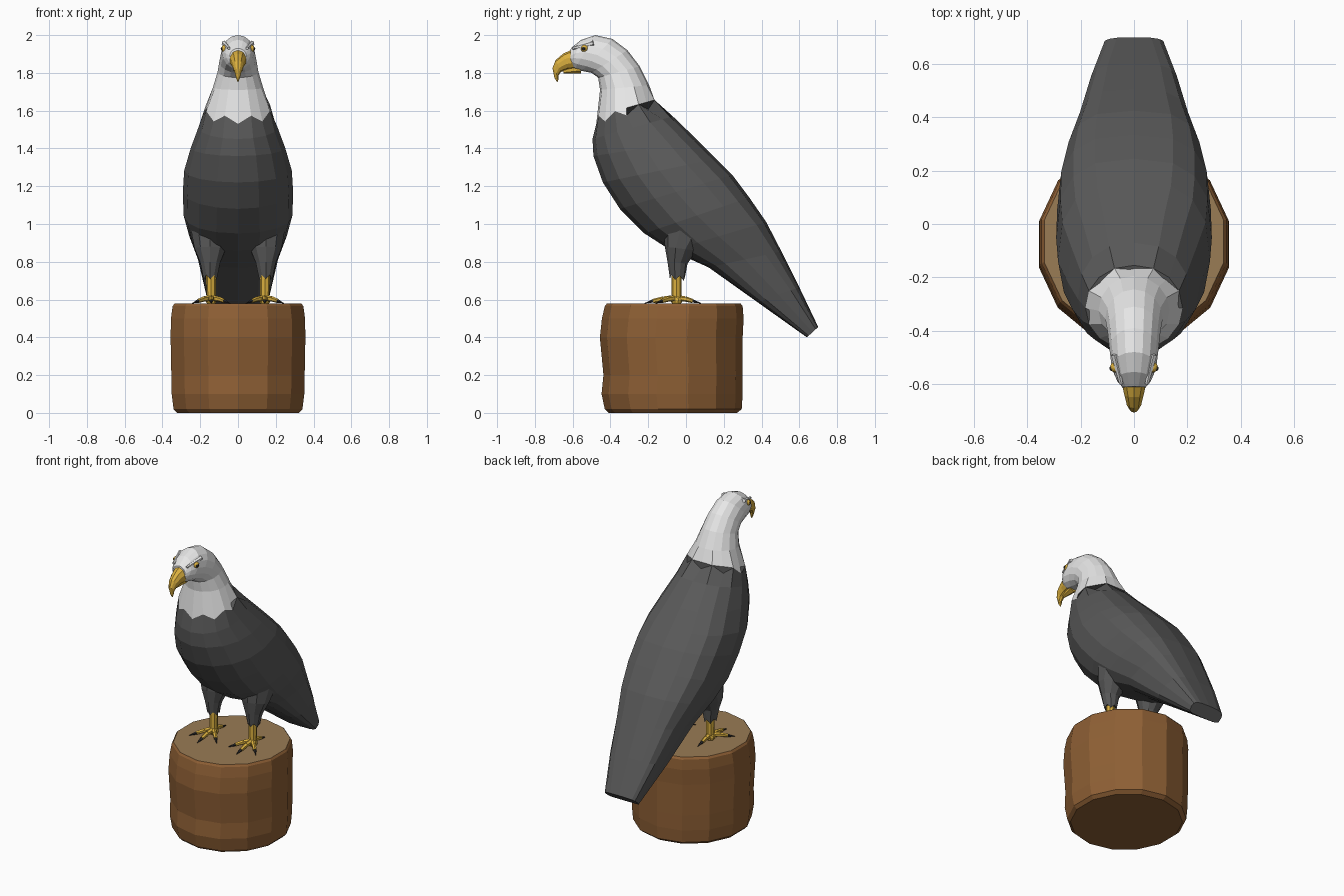
import bpy, bmesh, math
from mathutils import Vector

if "Cube" in bpy.data.objects:
    bpy.data.objects.remove(bpy.data.objects["Cube"])


def material(name, rgb):
    m = bpy.data.materials.new(name)
    m.diffuse_color = (*rgb, 1)
    m.use_nodes = True
    m.node_tree.nodes["Principled BSDF"].inputs["Base Color"].default_value = m.diffuse_color
    return m


DARK = material("dark_feathers", (0.10, 0.10, 0.10))
WHITE = material("white_feathers", (0.82, 0.82, 0.82))
YELLOW = material("yellow_horn", (0.72, 0.44, 0.05))
BLACK = material("black_claw", (0.025, 0.025, 0.028))
BARK = material("brown_bark", (0.27, 0.115, 0.035))
WOOD = material("tan_wood", (0.32, 0.20, 0.09))


def finish(bm, name, mats):
    bmesh.ops.recalc_face_normals(bm, faces=bm.faces)
    me = bpy.data.meshes.new(name)
    bm.to_mesh(me)
    bm.free()
    for m in mats:
        me.materials.append(m)
    ob = bpy.data.objects.new(name, me)
    bpy.context.collection.objects.link(ob)
    return ob


def loft(name, rings, mat, n=16, x0=0.0, zigzag=None, jag=0.02):
    """Skin a row of rings: (front y, front z, back y, back z, half width, front power, back power).
    The ring numbered zigzag gets a sawtooth edge."""
    bm = bmesh.new()
    rows = []
    for r, (fy, fz, by, bz, w, *pw) in enumerate(rings):
        pf, pb = pw if pw else (1, 1)
        row = []
        for i in range(n):
            a = 2 * math.pi * i / n
            s, c = math.sin(a), math.cos(a)
            p = pf if c > 0 else pb
            s = math.copysign(abs(s) ** p, s) if abs(s) > 1e-6 else 0
            c = math.copysign(abs(c) ** p, c) if abs(c) > 1e-6 else 0
            z = (fz + bz) / 2 + (fz - bz) / 2 * c
            if r == zigzag:
                z += jag if i % 2 else -jag
            row.append(bm.verts.new((x0 + w * s, (fy + by) / 2 + (fy - by) / 2 * c, z)))
        rows.append(row)
    for lo, hi in zip(rows, rows[1:]):
        for i in range(n):
            j = (i + 1) % n
            bm.faces.new((lo[i], lo[j], hi[j], hi[i]))
    bm.faces.new(rows[0])
    bm.faces.new(rows[-1])
    return finish(bm, name, [mat])


def limb(name, a, b, r1, r2, mat, sides=6):
    """Tapered rod from a to b."""
    a, b = Vector(a), Vector(b)
    bm = bmesh.new()
    bmesh.ops.create_cone(bm, cap_ends=True, segments=sides, radius1=r1, radius2=r2, depth=(b - a).length)
    ob = finish(bm, name, [mat])
    ob.location = (a + b) / 2
    ob.rotation_mode = 'QUATERNION'
    ob.rotation_quaternion = (b - a).to_track_quat('Z', 'Y')
    return ob


def ball(name, pos, r, mat):
    bm = bmesh.new()
    bmesh.ops.create_uvsphere(bm, u_segments=10, v_segments=8, radius=r)
    ob = finish(bm, name, [mat])
    ob.location = pos
    return ob


# Stump with a sawn top
stump = loft("stump", [
    (-0.41, 0.0, 0.27, 0.0, 0.33),
    (-0.43, 0.02, 0.295, 0.02, 0.35),
    (-0.447, 0.10, 0.30, 0.10, 0.36),
    (-0.437, 0.20, 0.30, 0.20, 0.362),
    (-0.456, 0.40, 0.30, 0.40, 0.366),
    (-0.445, 0.50, 0.305, 0.50, 0.364),
    (-0.43, 0.565, 0.30, 0.565, 0.355),
    (-0.42, 0.578, 0.29, 0.578, 0.345)], BARK, n=14)
stump.data.materials.append(WOOD)
for f in stump.data.polygons:
    if f.normal.z > 0.9:
        f.material_index = 1

# Body with folded wings, running down into the tail
collar = (-0.475, 1.55, -0.155, 1.64, 0.182, 1, 0.95)
loft("body_and_tail", [
    collar,
    (-0.495, 1.45, -0.07, 1.57, 0.210, 1, 0.85),
    (-0.49, 1.36, 0.06, 1.445, 0.250, 1, 0.8),
    (-0.44, 1.22, 0.16, 1.345, 0.285, 1, 0.75),
    (-0.35, 1.08, 0.245, 1.26, 0.292, 1, 0.72),
    (-0.22, 0.95, 0.335, 1.14, 0.288, 0.95, 0.7),
    (-0.08, 0.86, 0.425, 1.01, 0.258, 0.85, 0.65),
    (0.12, 0.77, 0.505, 0.855, 0.212, 0.65, 0.6),
    (0.38, 0.585, 0.60, 0.665, 0.168, 0.5, 0.55),
    (0.64, 0.40, 0.70, 0.455, 0.115, 0.4, 0.6)], DARK, zigzag=0)

# Neck and head
loft("neck_and_head", [
    collar,
    (-0.455, 1.71, -0.195, 1.735, 0.133),
    (-0.465, 1.775, -0.245, 1.835, 0.108),
    (-0.50, 1.80, -0.31, 1.92, 0.099),
    (-0.55, 1.81, -0.39, 1.98, 0.092),
    (-0.59, 1.82, -0.48, 2.0, 0.084),
    (-0.61, 1.835, -0.555, 1.975, 0.066),
    (-0.615, 1.85, -0.61, 1.93, 0.044)], WHITE, zigzag=0)

# Hooked upper beak and short lower beak
loft("upper_beak", [
    (-0.575, 1.82, -0.60, 1.925, 0.050),
    (-0.625, 1.817, -0.65, 1.902, 0.038),
    (-0.662, 1.805, -0.69, 1.868, 0.028),
    (-0.674, 1.788, -0.707, 1.825, 0.018),
    (-0.675, 1.765, -0.697, 1.775, 0.009),
    (-0.680, 1.753, -0.684, 1.753, 0.002)], YELLOW, n=10)
limb("lower_beak", (0, -0.56, 1.825), (0, -0.65, 1.807), 0.028, 0.010, YELLOW)

for side, label in ((-1, "left"), (1, "right")):
    # Eye, pupil and brow
    ball(label + "_eye", (side * 0.070, -0.537, 1.928), 0.020, YELLOW)
    ball(label + "_pupil", (side * 0.080, -0.541, 1.928), 0.012, BLACK)
    limb(label + "_brow", (side * 0.074, -0.49, 1.957), (side * 0.048, -0.60, 1.930), 0.014, 0.008, WHITE)

    # Feathered thigh with a ragged cuff
    loft(label + "_thigh", [
        (-0.085, 0.72, -0.005, 0.71, 0.036),
        (-0.098, 0.80, 0.008, 0.79, 0.056),
        (-0.112, 0.88, 0.055, 0.86, 0.088),
        (-0.12, 1.02, 0.17, 1.0, 0.115)], DARK, n=10, x0=side * 0.147, zigzag=0, jag=0.012)

    # Shank, toes and claws
    x, y = side * 0.142, -0.05
    limb(label + "_shank", (x, y, 0.585), (x, y, 0.76), 0.025, 0.027, YELLOW, 8)
    ball(label + "_foot", (x, y, 0.597), 0.030, YELLOW)
    for k, (deg, length) in enumerate(((-42, 0.105), (0, 0.125), (42, 0.105), (180, 0.085))):
        d = Vector((math.sin(math.radians(deg)), -math.cos(math.radians(deg)), 0))
        base = Vector((x, y, 0))
        knuckle = base + d * length * 0.55 + Vector((0, 0, 0.603))
        tip = base + d * length + Vector((0, 0, 0.592))
        point = base + d * (length + 0.045) + Vector((0, 0, 0.580))
        limb(f"{label}_toe_{k}", base + Vector((0, 0, 0.607)), knuckle, 0.018, 0.014, YELLOW)
        limb(f"{label}_toe_end_{k}", knuckle, tip, 0.014, 0.011, YELLOW)
        limb(f"{label}_claw_{k}", tip, point, 0.010, 0.001, BLACK, 5)
